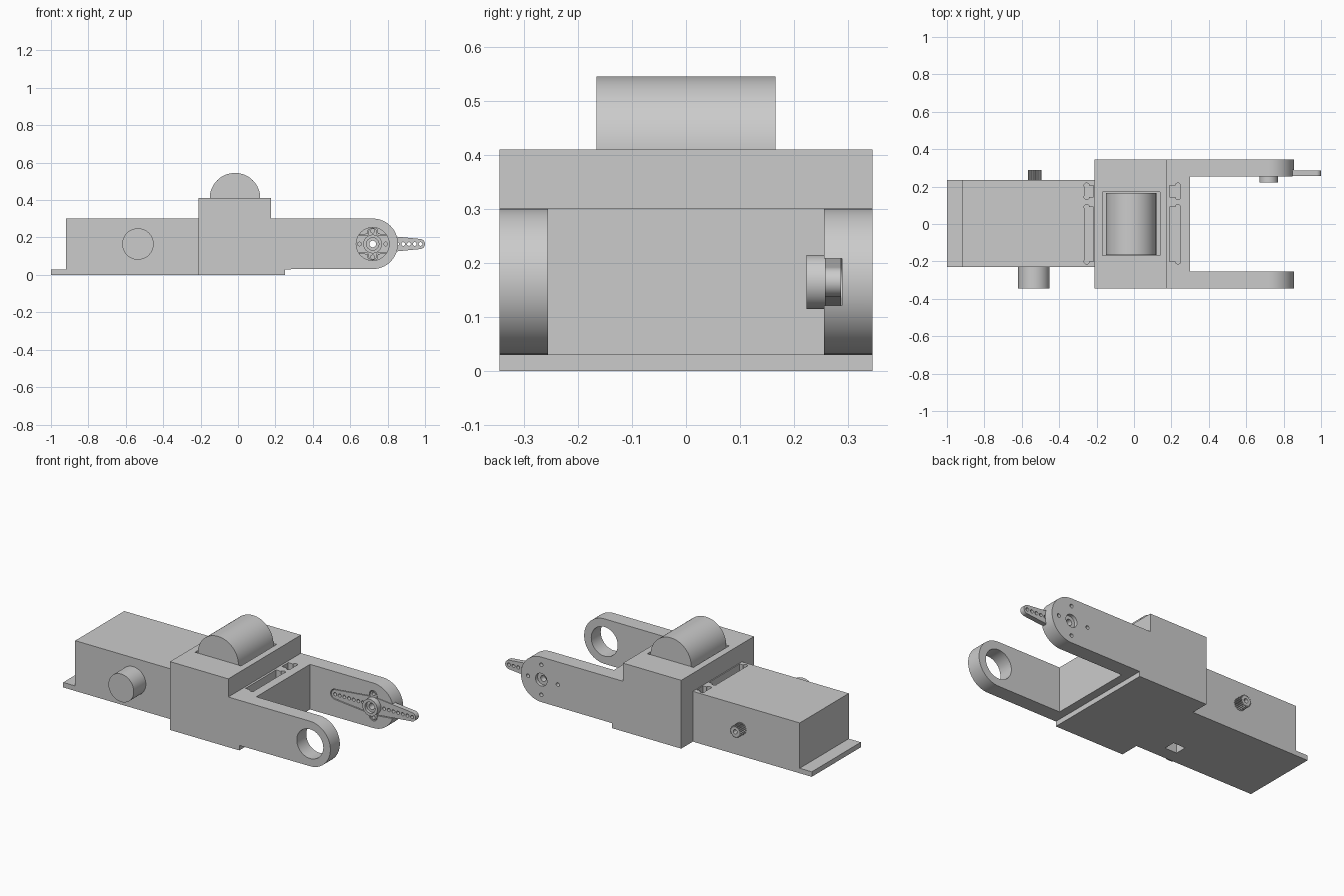
import bpy, bmesh
from math import sin, cos, radians, tau

if "Cube" in bpy.data.objects:
    bpy.data.objects.remove(bpy.data.objects["Cube"])

grey = bpy.data.materials.new("light_grey")
grey.use_nodes = True
colour = (0.6, 0.6, 0.6, 1)
grey.diffuse_color = colour
grey.node_tree.nodes["Principled BSDF"].inputs["Base Color"].default_value = colour


def prism(name, points, lo, hi, axis="y"):
    """Extrude a flat outline along y (outline in x, z) or z (outline in x, y)."""
    bm = bmesh.new()
    place = (lambda a, b, h: (a, h, b)) if axis == "y" else (lambda a, b, h: (a, b, h))
    face = bm.faces.new([bm.verts.new(place(a, b, lo)) for a, b in points])
    new = bmesh.ops.extrude_face_region(bm, geom=[face])["geom"]
    step = place(0, 0, hi - lo)
    bmesh.ops.translate(bm, vec=step, verts=[v for v in new if isinstance(v, bmesh.types.BMVert)])
    bmesh.ops.recalc_face_normals(bm, faces=bm.faces)
    mesh = bpy.data.meshes.new(name)
    bm.to_mesh(mesh)
    bm.free()
    mesh.materials.append(grey)
    obj = bpy.data.objects.new(name, mesh)
    bpy.context.collection.objects.link(obj)
    return obj


def arc(cx, cz, r, start, end, steps=24):
    angles = [radians(start + (end - start) * i / steps) for i in range(steps + 1)]
    return [(cx + r * cos(a), cz + r * sin(a)) for a in angles]


def disc(name, x, z, r, lo, hi, sides=48):
    return prism(name, arc(x, z, r, 0, 360, sides)[:-1], lo, hi)


def box(name, x0, x1, y0, y1, z0, z1):
    return prism(name, [(x0, y0), (x1, y0), (x1, y1), (x0, y1)], z0, z1, "z")


def combine(obj, tool, operation="DIFFERENCE"):
    """Apply a boolean and throw the tool away."""
    mod = obj.modifiers.new("boolean", "BOOLEAN")
    mod.operation, mod.solver, mod.object = operation, "EXACT", tool
    bpy.context.view_layer.update()
    result = bpy.data.meshes.new_from_object(obj.evaluated_get(bpy.context.evaluated_depsgraph_get()))
    obj.modifiers.clear()
    obj.data = result
    bpy.data.objects.remove(tool)


def cut_slots(obj, inner, outer):
    """Two wire slots with round bulges at their outer corners."""
    for y0, y1 in ((-0.20, 0.09), (0.145, 0.205)):
        combine(obj, box("cutter", min(inner, outer), max(inner, outer), y0, y1, 0.03, 0.5))
        for y in (y0, y1):
            x = outer + (0.012 if inner > outer else -0.012)
            combine(obj, prism("cutter", arc(x, y, 0.014, 0, 360, 16)[:-1], 0.03, 0.5, "z"))


PX, PZ = 0.72, 0.165   # pivot of the fork
R = 0.135              # fork end radius

# Rear housing with end flange
rear = prism("rear_housing", [(-1, 0), (-0.21, 0), (-0.21, 0.302), (-0.92, 0.302),
                              (-0.92, 0.03), (-1, 0.03)], -0.23, 0.235)
cut_slots(rear, -0.216, -0.265)
combine(rear, box("cutter", -0.42, -0.34, -0.15, -0.08, -0.1, 0.1))

# Front knob and toothed shaft on the rear housing
disc("front_knob", -0.535, PZ, 0.084, -0.345, -0.23)
teeth = 20
spline = []
for i in range(teeth * 4):
    r = 0.036 if i % 4 < 2 else 0.029
    a = tau * i / (teeth * 4)
    spline.append((-0.53 + r * cos(a), PZ + r * sin(a)))
shaft = prism("toothed_shaft", spline, 0.235, 0.29)
combine(shaft, disc("cutter", -0.53, PZ, 0.013, 0.25, 0.3, 24))

# Central block with a pocket for the roller
block = box("central_block", -0.21, 0.177, -0.345, 0.345, 0, 0.41)
combine(block, box("cutter", -0.168, 0.138, -0.168, 0.17, 0.26, 0.5))
disc("roller", -0.016, 0.41, R, -0.166, 0.166, 64)

# Fork: side profile cut open between the arms
fork = prism("fork", [(0.177, 0), (0.25, 0), (0.25, 0.03)]
             + arc(PX, PZ + 0.001, R, -90, 90, 40) + [(0.177, 0.301)], -0.345, 0.345)
combine(fork, box("cutter", 0.30, 1.1, -0.255, 0.255, -0.1, 0.5))
cut_slots(fork, 0.19, 0.247)
combine(fork, disc("cutter", PX, PZ, 0.088, -0.4, -0.2))


def horn_bar(name, length, wide, tip, lo, hi, grow=0.0, upright=False):
    """Double ended tapered bar with round tips."""
    wide, tip, c = wide + grow, tip + grow, length - tip
    pts = arc(c, 0, tip, -84, 84, 14) + [(0, wide)] + arc(-c, 0, tip, 96, 264, 14) + [(0, -wide)]
    if upright:
        pts = [(-b, a) for a, b in pts]
    return prism(name, [(PX + a, PZ + b) for a, b in pts], lo, hi)


# Recess, bore and screw holes in the rear arm
combine(fork, horn_bar("cutter", 0.28, 0.052, 0.027, 0.24, 0.289, 0.004))
combine(fork, horn_bar("cutter", 0.087, 0.032, 0.022, 0.24, 0.2895, 0.004, True))
combine(fork, disc("cutter", PX, PZ, 0.018, 0.2, 0.4, 24))
combine(fork, disc("cutter", PX, PZ, 0.038, 0.325, 0.4, 32))
for dx, dz in ((0.088, 0), (-0.11, 0), (0, 0.09), (0, -0.09)):
    combine(fork, disc("cutter", PX + dx, PZ + dz, 0.011, 0.3, 0.4, 16))

# Cross shaped drive horn with hub
horn = horn_bar("drive_horn", 0.28, 0.052, 0.027, 0.257, 0.287)
combine(horn, horn_bar("short_bar", 0.087, 0.032, 0.022, 0.2575, 0.2865, 0, True), "UNION")
combine(horn, disc("hub", PX, PZ, 0.05, 0.223, 0.27), "UNION")
combine(horn, disc("cutter", PX, PZ, 0.033, 0.2, 0.24, 32))
combine(horn, disc("cutter", PX, PZ, 0.018, 0.2, 0.4, 24))
for side in (-1, 1):
    combine(horn, disc("cutter", PX, PZ + side * 0.07, 0.011, 0.2, 0.4, 16))
    for i in range(7):
        combine(horn, disc("cutter", PX + side * (0.07 + 0.031 * i), PZ, 0.01, 0.2, 0.4, 16))

# Smooth round surfaces, keep edges sharp
for obj in bpy.context.collection.objects:
    if obj.type == "MESH" and obj.data.materials and obj.data.materials[0] == grey:
        bpy.ops.object.select_all(action="DESELECT")
        obj.select_set(True)
        bpy.context.view_layer.objects.active = obj
        bpy.ops.object.shade_smooth_by_angle(angle=radians(25))
